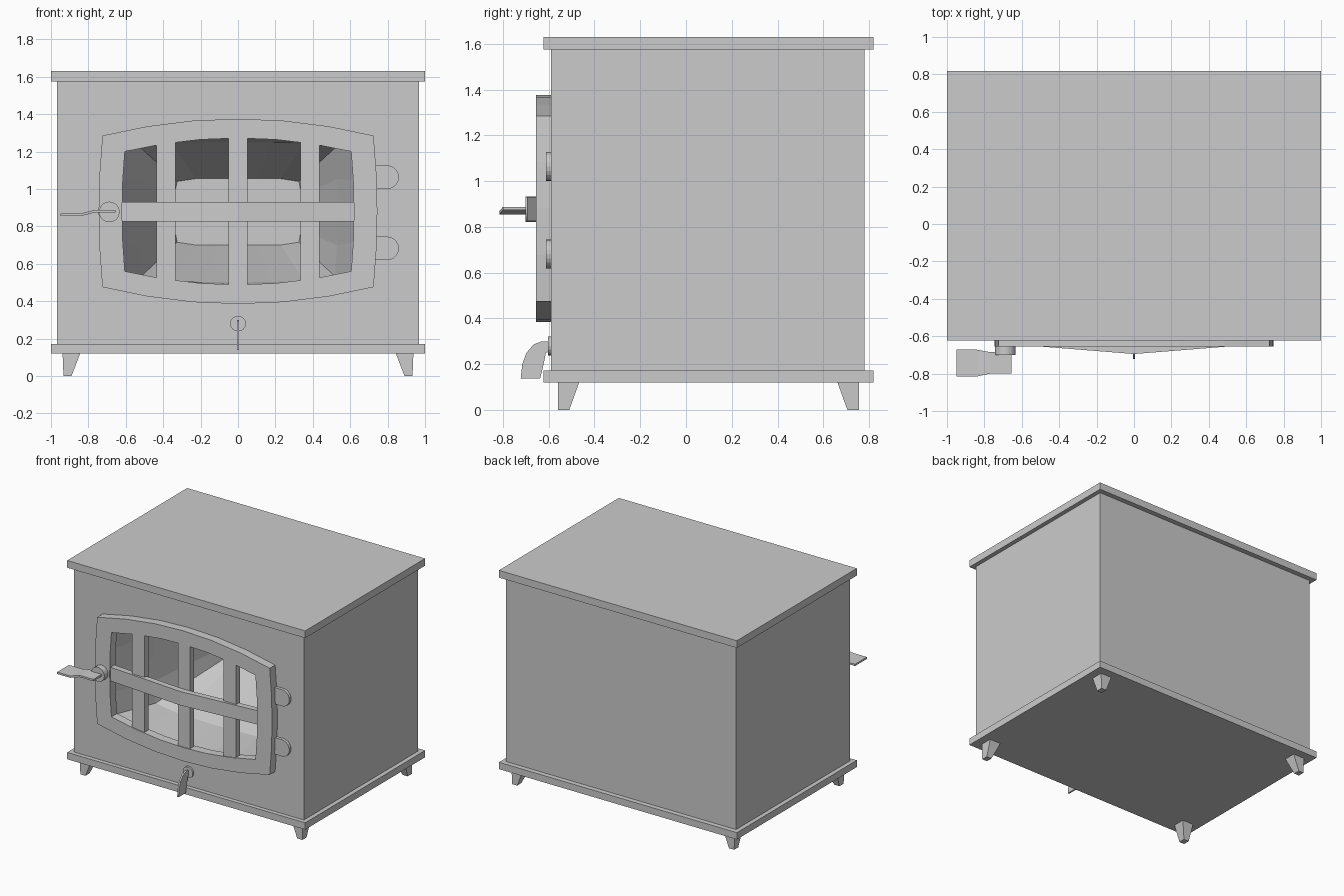
import bpy, bmesh, math
from mathutils import Vector

if "Cube" in bpy.data.objects:
    bpy.data.objects.remove(bpy.data.objects["Cube"])


def finish(name, bm, smooth=False):
    bmesh.ops.recalc_face_normals(bm, faces=bm.faces)
    me = bpy.data.meshes.new(name)
    bm.to_mesh(me)
    bm.free()
    ob = bpy.data.objects.new(name, me)
    bpy.context.collection.objects.link(ob)
    if smooth:
        bpy.context.view_layer.objects.active = ob
        ob.select_set(True)
        bpy.ops.object.shade_smooth_by_angle(angle=math.radians(30))
        ob.select_set(False)
    return ob


def box(name, x0, x1, y0, y1, z0, z1):
    ring = [(x0, y0), (x1, y0), (x1, y1), (x0, y1)]
    return chain(name, [[(x, y, z) for x, y in ring] for z in (z0, z1)])


def chain(name, loops, closed=False, smooth=False):
    """Skin successive point loops, capping the ends unless closed."""
    bm = bmesh.new()
    rings = [[bm.verts.new(p) for p in lp] for lp in loops]
    n = len(rings[0])
    pairs = list(zip(rings, rings[1:]))
    if closed:
        pairs.append((rings[-1], rings[0]))
    for a, b in pairs:
        for i in range(n):
            j = (i + 1) % n
            bm.faces.new((a[i], a[j], b[j], b[i]))
    if not closed:
        bm.faces.new(rings[0])
        bm.faces.new(rings[-1])
    return finish(name, bm, smooth)


def bowed(y, hx, z0, z1, bx=0.0, bz=0.0, clip=0.0, n=6, m=4):
    """Rectangle with bowed sides (bx, bz = bow) in the plane y."""
    zc, hz = (z0 + z1) / 2, (z1 - z0) / 2
    pts = []
    for k in range(4):
        cnt = n if k % 2 == 0 else m
        for i in range(cnt):
            t = -1 + 2 * i / cnt
            q = 1 - t * t
            c = clip if i == 0 else 0
            u, v = [(t * hx, -hz - bz * q), (hx + bx * q, t * hz),
                    (-t * hx, hz + bz * q), (-hx - bx * q, -t * hz)][k]
            u -= math.copysign(c, u) if c else 0
            v -= math.copysign(c, v) if c else 0
            pts.append((u, y, zc + v))
    return pts


def prism(name, pts, axis, a, b):
    """Extrude a 2D profile along an axis: 'x' takes (y,z), 'y' (x,z), 'z' (x,y)."""
    put = {'x': lambda p, d: (d, *p), 'y': lambda p, d: (p[0], d, p[1]),
           'z': lambda p, d: (*p, d)}[axis]
    return chain(name, [[put(p, d) for p in pts] for d in (a, b)])


def disc(cx, cz, r, n=20):
    return [(cx + r * math.cos(2 * math.pi * i / n), cz + r * math.sin(2 * math.pi * i / n))
            for i in range(n)]


# stove body with tapering firebox recess
chain("stove_body", [
    bowed(0.78, 0.967, 0.15, 1.59),
    bowed(-0.59, 0.967, 0.15, 1.59),
    bowed(-0.59, 0.62, 0.55, 1.21, 0.015, 0.075),
    bowed(-0.25, 0.53, 0.52, 1.23, 0.0, 0.02, 0.012),
    bowed(0.35, 0.34, 0.70, 1.055, 0, 0, 0.015)])

# top and base plates
box("top_plate", -1, 1, -0.622, 0.818, 1.575, 1.63)
box("base_plate", -1, 1, -0.622, 0.818, 0.12, 0.172)

# tapered legs
for sx in (-1, 1):
    for front in (True, False):
        yo, s = (-0.56, 1) if front else (0.755, -1)
        def ring(xo, xi, d, z):
            return [(sx * xo, yo, z), (sx * xi, yo, z),
                    (sx * xi, yo + s * d, z), (sx * xo, yo + s * d, z)]
        chain("front_leg" if front else "back_leg",
              [ring(0.933, 0.89, 0.05, 0), ring(0.938, 0.842, 0.095, 0.125)])

# door frame
outer = (0.725, 0.475, 1.285, 0.02, 0.09)
inner = (0.605, 0.56, 1.2, 0.015, 0.072)
chain("door_frame", [bowed(-0.655, *outer), bowed(-0.588, *outer),
                     bowed(-0.588, *inner), bowed(-0.655, *inner)], closed=True)

# door bars: vertical, and the bent horizontal bar
for x, w, h in ((-0.385, 0.052, 0.375), (0, 0.05, 0.4), (0.385, 0.052, 0.375)):
    box("vertical_bar", x - w, x + w, -0.648, -0.598, 0.88 - h, 0.88 + h)
fronts = [(-0.622, -0.645), (-0.5, -0.655), (0, -0.695), (0.5, -0.655), (0.622, -0.645)]
prism("horizontal_bar", fronts + [(x, y + 0.045) for x, y in reversed(fronts)],
      'z', 0.825, 0.93)

# hinges
for z in (0.682, 1.063):
    arc = [(0.797 + 0.063 * math.cos(a), z + 0.063 * math.sin(a))
           for a in (math.pi * (i / 10 - 0.5) for i in range(11))]
    prism("hinge", [(0.72, z - 0.063)] + arc + [(0.72, z + 0.063)], 'y', -0.612, -0.585)

# door knob and flat handle
prism("handle_boss", disc(-0.688, 0.877, 0.055), 'y', -0.70, -0.65)
stations = [(-0.95, 0.862, -0.815, -0.672), (-0.84, 0.862, -0.815, -0.672),
            (-0.77, 0.880, -0.80, -0.685), (-0.655, 0.880, -0.80, -0.685)]
chain("door_handle", [[(x, a, z - 0.007), (x, b, z - 0.007), (x, b, z + 0.007), (x, a, z + 0.007)]
                      for x, z, a, b in stations])

# air control lever
prism("lever_boss", disc(0, 0.28, 0.042, 16), 'y', -0.603, -0.585)
prism("air_lever", [(-0.595, 0.30), (-0.63, 0.30), (-0.665, 0.287), (-0.697, 0.25),
                    (-0.715, 0.20), (-0.722, 0.138), (-0.637, 0.138), (-0.622, 0.20),
                    (-0.612, 0.25), (-0.595, 0.255)], 'x', -0.006, 0.006)
